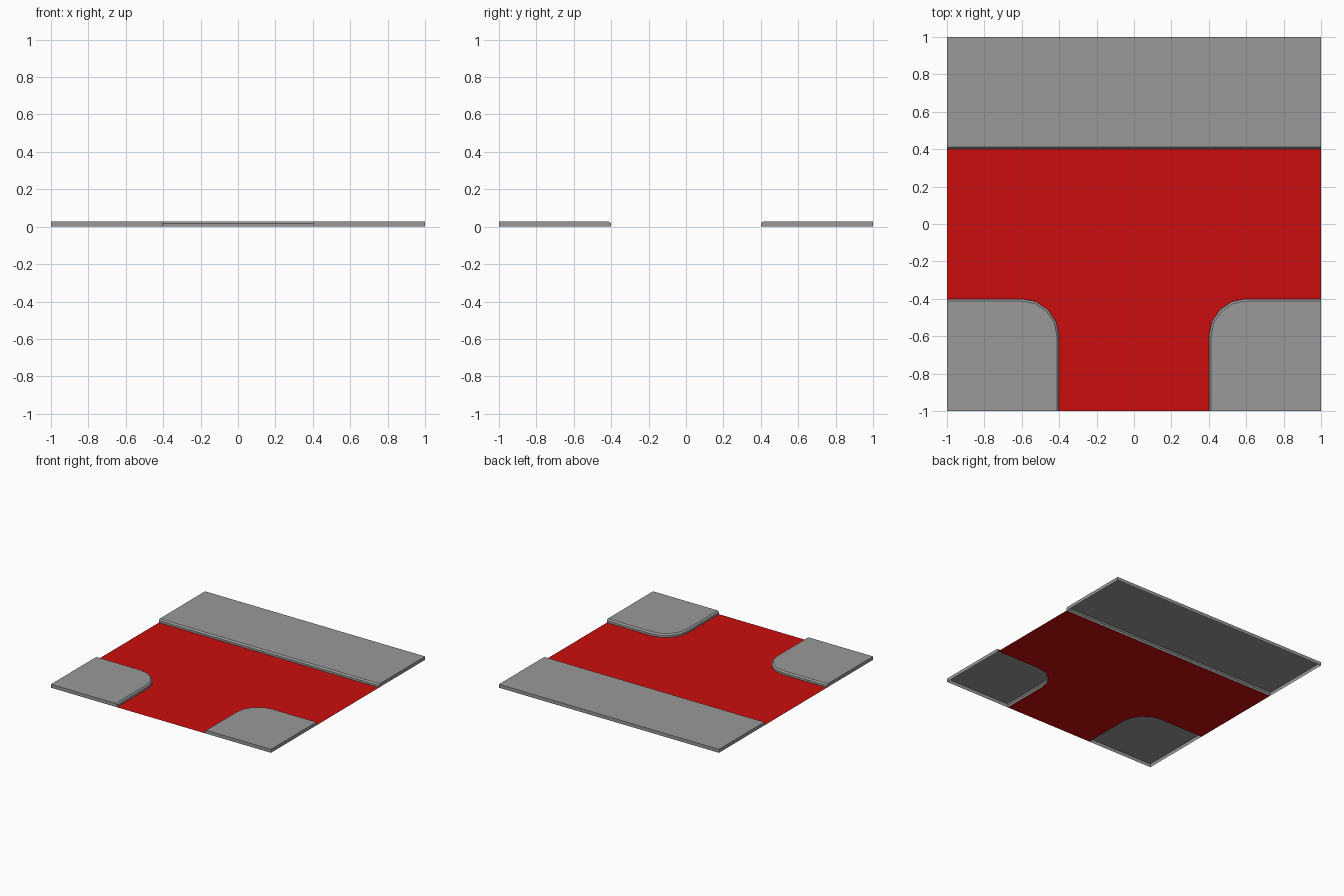
import bpy
import bmesh
from math import cos, sin, radians

if "Cube" in bpy.data.objects:
    bpy.data.objects.remove(bpy.data.objects["Cube"], do_unlink=True)

HALF = 1.0        # half the tile
ROAD = 0.4        # half the road width
RADIUS = 0.2      # corner rounding
STEPS = 4         # segments per rounded corner
HEIGHT = 0.028    # pavement height
KERB = 0.017      # height where the kerb chamfer starts
CHAMFER = 0.012


def material(name, color):
    mat = bpy.data.materials.new(name)
    mat.use_nodes = True
    mat.diffuse_color = color
    mat.node_tree.nodes["Principled BSDF"].inputs["Base Color"].default_value = color
    return mat


def finish(name, bm, mat):
    mesh = bpy.data.meshes.new(name)
    bm.to_mesh(mesh)
    bm.free()
    mesh.materials.append(mat)
    obj = bpy.data.objects.new(name, mesh)
    bpy.context.collection.objects.link(obj)
    bpy.ops.object.select_all(action="DESELECT")
    obj.select_set(True)
    bpy.context.view_layer.objects.active = obj
    bpy.ops.object.shade_smooth_by_angle(angle=radians(30))
    return obj


def corner_kerb(side, inset=0.0):
    """Kerb line round a front corner, from the side edge to the front edge."""
    centre = ROAD + RADIUS
    r = RADIUS - inset
    line = [(HALF, -ROAD - inset)]
    for i in range(STEPS + 1):
        a = radians(90 + 90 * i / STEPS)
        line.append((centre + r * cos(a), -centre + r * sin(a)))
    line.append((ROAD + inset, -HALF))
    return [(side * x, y) for x, y in line]


def corner_outline(side, inset):
    pts = corner_kerb(side, inset) + [(side * HALF, -HALF)]
    return pts if side > 0 else pts[::-1]


def back_outline(inset):
    y = ROAD + inset
    return [(-HALF, y), (HALF, y), (HALF, HALF), (-HALF, HALF)]


def pavement(name, outline, mat):
    """Open-bottomed slab: wall, chamfered kerb and flat top."""
    bm = bmesh.new()
    rings = []
    for inset, z in ((0, 0), (0, KERB), (CHAMFER, HEIGHT)):
        rings.append([bm.verts.new((x, y, z)) for x, y in outline(inset)])
    n = len(rings[0])
    for low, high in zip(rings, rings[1:]):
        for i in range(n):
            j = (i + 1) % n
            bm.faces.new((low[i], low[j], high[j], high[i]))
    bm.faces.new(rings[-1])
    return finish(name, bm, mat)


grey = material("pavement grey", (0.319, 0.319, 0.319, 1))
red = material("road red", (0.604, 0.004, 0.004, 1))

# Pavements
pavement("back_pavement", back_outline, grey)
for label, side in (("left", 1), ("right", -1)):
    pavement(f"{label}_corner_pavement", lambda inset, s=side: corner_outline(s, inset), grey)

# T-shaped road surface
road = bmesh.new()
edge = [(HALF, ROAD), (-HALF, ROAD)] + corner_kerb(-1) + corner_kerb(1)[::-1]
road.faces.new([road.verts.new((x, y, 0)) for x, y in edge])
finish("road_surface", road, red)
